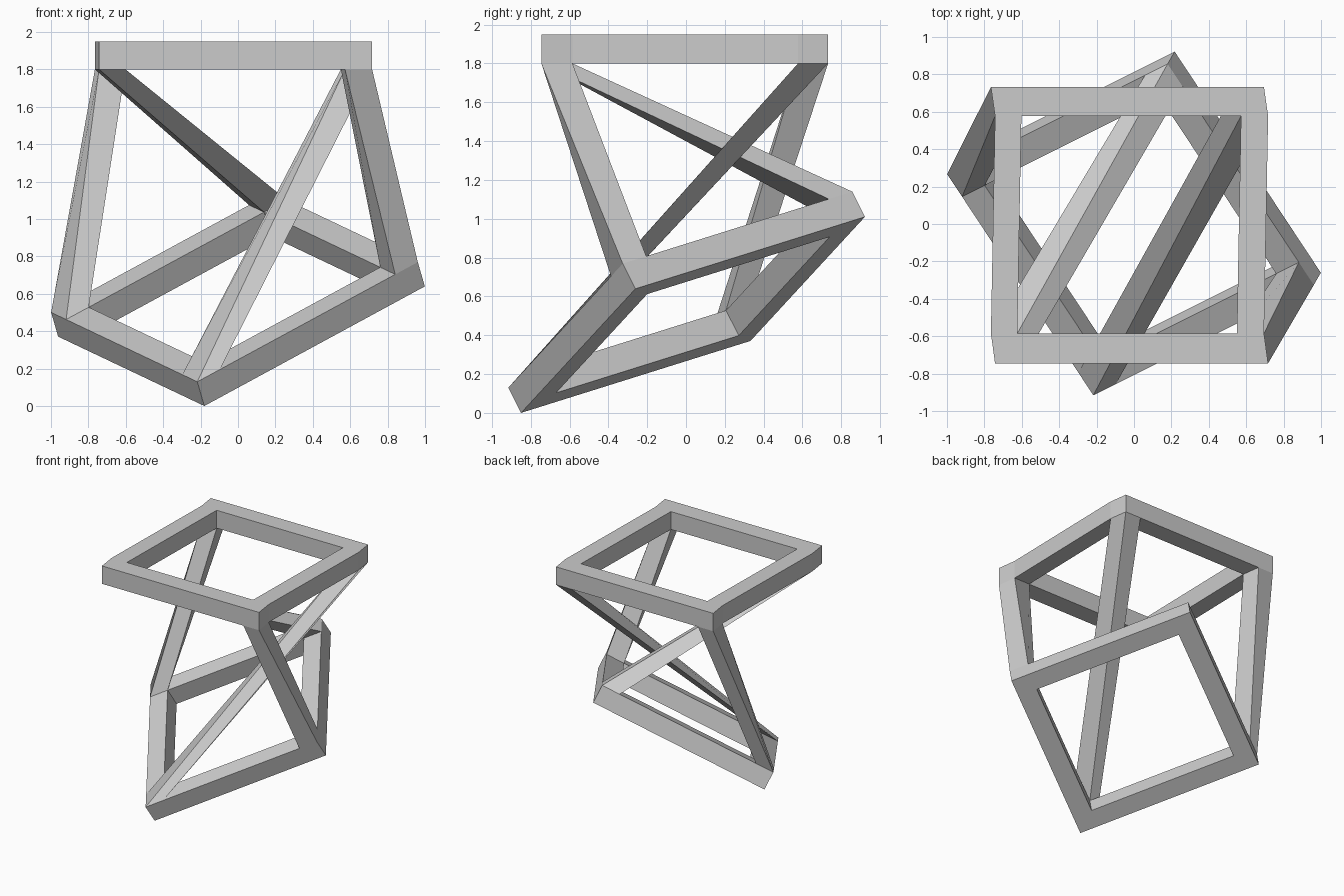
import bpy
from mathutils import Vector

if "Cube" in bpy.data.objects:
    bpy.data.objects.remove(bpy.data.objects["Cube"])


def make_object(name, verts, faces):
    mesh = bpy.data.meshes.new(name)
    mesh.from_pydata(verts, [], faces)
    mesh.update()
    obj = bpy.data.objects.new(name, mesh)
    bpy.context.collection.objects.link(obj)


def frame(name, grid, thickness, strut_side):
    """Square ring from a 4x4 point grid; corner cells under struts stay open."""
    low = [p for row in grid for p in row]
    verts = low + [p + thickness for p in low]
    faces = []
    cells = {(r, c) for r in range(3) for c in range(3)} - {(1, 1)}
    for r, c in sorted(cells):
        a, b, d, e = r * 4 + c, r * 4 + c + 1, r * 4 + c + 5, r * 4 + c + 4
        corner = r != 1 and c != 1
        if not (corner and strut_side == "bottom"):
            faces.append((e, d, b, a))
        if not (corner and strut_side == "top"):
            faces.append((a + 16, b + 16, d + 16, e + 16))
        # walls where the ring ends
        for near, p, q in (((r - 1, c), a, b), ((r, c + 1), b, d),
                           ((r + 1, c), d, e), ((r, c - 1), e, a)):
            if near not in cells:
                faces.append((p, q, q + 16, p + 16))
    make_object(name, verts, faces)


def patch(grid, r, c):
    return [grid[r][c], grid[r][c + 1], grid[r + 1][c + 1], grid[r + 1][c]]


def strut(name, low, high):
    faces = [(i, (i + 1) % 4, (i + 1) % 4 + 4, i + 4) for i in range(4)]
    make_object(name, low + high, faces)


# Level top frame, its bar ends slightly skewed
rows = (-0.745, -0.585, 0.577, 0.732)
cols = (-0.743, -0.602, 0.572, 0.717)
top = [[Vector((x - 0.022 * (i % 2), y, 1.80)) for x in cols]
       for i, y in enumerate(rows)]
frame("top_frame", top, Vector((0, 0, 0.15)), "bottom")

# Tilted base frame
origin = Vector((-0.18, -0.85, 0.0))
u = Vector((1.18, 0.59, 0.64)).normalized()
v = Vector((-0.78, 1.18, 0.37)).normalized()
up = u.cross(v).normalized() * 0.15
steps = (0, 0.15, 1.315, 1.465)
base = [[origin + u * s + v * t for s in steps] for t in steps]
frame("base_frame", base, up, "top")

# Struts: two direct, two crossing diagonally
for name, low, high in (("left_strut", (2, 0), (2, 0)),
                        ("right_strut", (0, 2), (0, 2)),
                        ("front_cross_strut", (0, 0), (2, 2)),
                        ("back_cross_strut", (2, 2), (0, 0))):
    strut(name, [p + up for p in patch(base, *low)], patch(top, *high))
